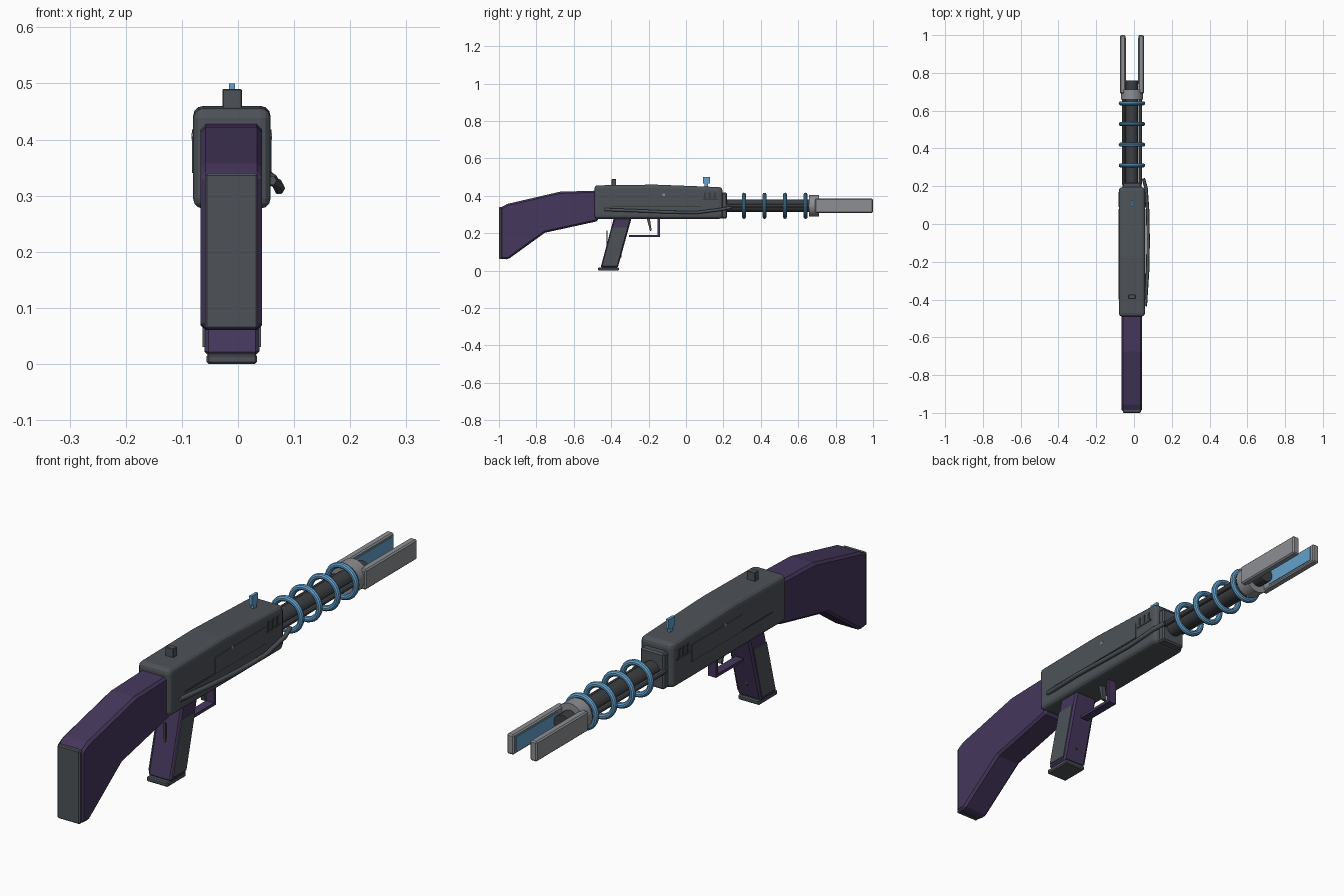
import bpy, bmesh, math
from mathutils import Vector

if "Cube" in bpy.data.objects:
    bpy.data.objects.remove(bpy.data.objects["Cube"])

CX = -0.011   # centre line of the body
AZ = 0.347    # height of the barrel axis


def material(name, rgb):
    m = bpy.data.materials.new(name)
    m.diffuse_color = (*rgb, 1)
    m.use_nodes = True
    m.node_tree.nodes["Principled BSDF"].inputs["Base Color"].default_value = m.diffuse_color
    return m


GUNMETAL = material("gunmetal", (0.075, 0.086, 0.098))
DARK = material("dark_metal", (0.045, 0.049, 0.053))
PURPLE = material("purple", (0.060, 0.038, 0.108))
BLUE = material("blue", (0.125, 0.36, 0.62))
STEEL = material("light_steel", (0.27, 0.275, 0.29))


def add_bevel(ob, width, segments=1):
    if width:
        mod = ob.modifiers.new("Bevel", 'BEVEL')
        mod.width, mod.segments = width, segments
        mod.limit_method, mod.angle_limit = 'ANGLE', math.radians(35)


def slab(name, profile, x0, x1, mat, bevel=0, segments=1):
    """Extrude a (y, z) profile from x0 to x1."""
    bm = bmesh.new()
    face = bm.faces.new([bm.verts.new((x0, y, z)) for y, z in profile])
    ext = bmesh.ops.extrude_face_region(bm, geom=[face])
    for v in ext["geom"]:
        if isinstance(v, bmesh.types.BMVert):
            v.co.x = x1
    bmesh.ops.recalc_face_normals(bm, faces=bm.faces)
    me = bpy.data.meshes.new(name)
    bm.to_mesh(me)
    bm.free()
    me.materials.append(mat)
    ob = bpy.data.objects.new(name, me)
    bpy.context.collection.objects.link(ob)
    add_bevel(ob, bevel, segments)
    return ob


def box(name, x, y, z, mat, bevel=0, segments=1):
    return slab(name, [(y[0], z[0]), (y[1], z[0]), (y[1], z[1]), (y[0], z[1])],
                x[0], x[1], mat, bevel, segments)


def finish_round(name, mat):
    ob = bpy.context.object
    ob.name = name
    ob.data.materials.append(mat)
    bpy.ops.object.shade_smooth_by_angle(angle=math.radians(35))
    return ob


def tube(name, x, y0, y1, r, mat, sides=16, z=AZ):
    bpy.ops.mesh.primitive_cylinder_add(vertices=sides, radius=r, depth=y1 - y0,
                                        location=(x, (y0 + y1) / 2, z),
                                        rotation=(math.pi / 2, 0, 0))
    return finish_round(name, mat)


# Stock and butt pad
slab("stock", [(-0.992, 0.337), (-0.955, 0.357), (-0.674, 0.422), (-0.47, 0.428),
               (-0.47, 0.265), (-0.754, 0.203), (-0.952, 0.06), (-0.992, 0.064)],
     -0.067, 0.043, PURPLE, 0.009)
box("butt_pad", (-0.059, 0.036), (-1.0, -0.98), (0.062, 0.34), GUNMETAL, 0.004)

# Receiver and front block
slab("receiver", [(-0.49, 0.456), (-0.166, 0.46), (0.195, 0.446),
                  (0.195, 0.277), (-0.49, 0.277)],
     -0.08, 0.058, GUNMETAL, 0.018, 3)
box("front_block", (CX - 0.05, CX + 0.05), (0.18, 0.22), (0.28, 0.417), GUNMETAL, 0.006)

# Panels, slots and pins on both sides of the receiver
for side, label in ((1, "right"), (-1, "left")):
    face = CX + side * 0.069

    def plate(name, y, z, mat, lift=0.002):
        box(f"{label}_{name}", (face - side * 0.004, face + side * lift), y, z, mat)

    plate("side_panel", (-0.22, 0.08), (0.345, 0.405), GUNMETAL)
    plate("panel_groove", (-0.40, 0.08), (0.340, 0.345), DARK)
    for i in range(3):
        plate(f"vent_{i + 1}", (0.095 + i * 0.026, 0.108 + i * 0.026),
              (0.385, 0.418), DARK)
    plate("vent_rail", (0.09, 0.17), (0.378, 0.385), DARK)
    plate("pin", (-0.125, -0.113), (0.40, 0.412), STEEL, 0.003)

# Sights
box("rear_sight", (-0.028, 0.007), (-0.397, -0.373), (0.44, 0.49), GUNMETAL, 0.002)
box("front_sight_stem", (-0.016, -0.005), (0.10, 0.118), (0.44, 0.47), BLUE)
box("front_sight_head", (-0.016, -0.005), (0.09, 0.128), (0.465, 0.50), BLUE)

# Grip with side panels, base and thin spring strips
slab("grip", [(-0.385, 0.285), (-0.29, 0.285), (-0.365, 0.015), (-0.457, 0.015)],
     CX - 0.049, CX + 0.049, PURPLE, 0.007)
for side, label in ((1, "right"), (-1, "left")):
    slab(f"{label}_grip_panel", [(-0.394, 0.23), (-0.315, 0.23),
                                 (-0.367, 0.03), (-0.447, 0.03)],
         CX + side * 0.045, CX + side * 0.052, GUNMETAL)
box("grip_base", (-0.056, 0.034), (-0.47, -0.358), (0.0, 0.018), GUNMETAL, 0.004)
box("rear_grip_strip", (CX - 0.004, CX + 0.004), (-0.424, -0.419), (0.12, 0.215), DARK)
box("front_grip_strip", (CX - 0.004, CX + 0.004), (-0.351, -0.346), (0.07, 0.19), DARK)

# Trigger guard and trigger
slab("trigger_guard", [(-0.305, 0.181), (-0.14, 0.181), (-0.14, 0.285), (-0.152, 0.285),
                       (-0.152, 0.192), (-0.305, 0.192)],
     CX - 0.017, CX + 0.017, PURPLE)
slab("trigger", [(-0.212, 0.285), (-0.194, 0.285), (-0.184, 0.215), (-0.192, 0.212)],
     CX - 0.009, CX + 0.009, GUNMETAL)

# Bent rod along the right side
curve = bpy.data.curves.new("side_rod", 'CURVE')
curve.dimensions = '3D'
curve.bevel_depth, curve.bevel_resolution, curve.use_fill_caps = 0.009, 1, True
path = [(0.050, 0.24, 0.338), (0.064, 0.19, 0.328), (0.073, 0.06, 0.311),
        (0.075, -0.10, 0.313), (0.072, -0.25, 0.320), (0.060, -0.435, 0.327)]
spline = curve.splines.new('POLY')
spline.points.add(len(path) - 1)
for point, co in zip(spline.points, path):
    point.co = (*co, 1)
curve.materials.append(GUNMETAL)
bpy.context.collection.objects.link(bpy.data.objects.new("side_rod", curve))

# Barrel with two flanking rods
tube("barrel", CX, 0.20, 0.76, 0.033, DARK)
for side, label in ((1, "right"), (-1, "left")):
    tube(f"{label}_barrel_rod", CX + side * 0.044, 0.21, 0.67, 0.010, GUNMETAL, 10)

# Energy coils
for i in range(4):
    bpy.ops.mesh.primitive_torus_add(major_radius=0.059, minor_radius=0.011,
                                     major_segments=32, minor_segments=10,
                                     location=(CX, 0.31 + i * 0.1097, AZ),
                                     rotation=(math.pi / 2, 0, 0))
    finish_round(f"coil_{i + 1}", BLUE)

# Muzzle collar and fork with glowing inner plates
tube("muzzle_collar", CX, 0.658, 0.711, 0.058, STEEL, 24)
for side, label in ((1, "right"), (-1, "left")):
    box(f"{label}_prong", (CX + side * 0.034, CX + side * 0.063), (0.69, 1.0),
        (0.309, 0.385), STEEL, 0.005)
    box(f"{label}_prong_glow", (CX + side * 0.0315, CX + side * 0.036), (0.74, 0.985),
        (0.32, 0.374), BLUE)
